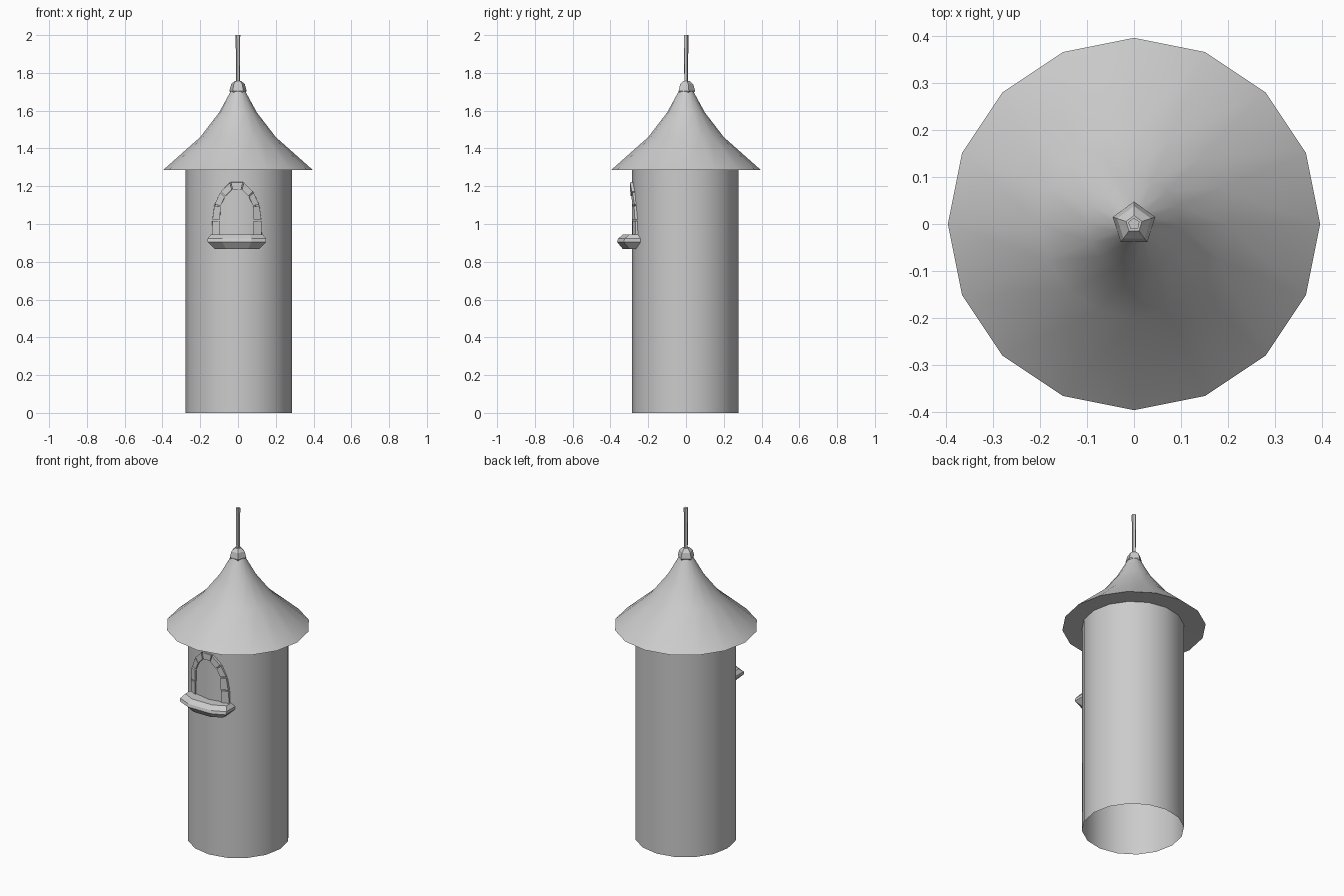
import bpy, bmesh, math

if "Cube" in bpy.data.objects:
    bpy.data.objects.remove(bpy.data.objects["Cube"])

CX, CY, R = 0.004, -0.004, 0.282   # tower axis and radius


def make(name, verts, faces, smooth=None):
    me = bpy.data.meshes.new(name)
    me.from_pydata(verts, [], faces)
    bm = bmesh.new()
    bm.from_mesh(me)
    bmesh.ops.recalc_face_normals(bm, faces=bm.faces)
    bm.to_mesh(me)
    bm.free()
    ob = bpy.data.objects.new(name, me)
    bpy.context.collection.objects.link(ob)
    if smooth:
        bpy.ops.object.select_all(action='DESELECT')
        ob.select_set(True)
        bpy.context.view_layer.objects.active = ob
        bpy.ops.object.shade_smooth_by_angle(angle=math.radians(smooth))
    return ob


def lathe(name, profile, sides, cx=0, cy=0, cap=False, smooth=None, turn=0):
    """Spin (radius, z) rings round a vertical axis."""
    verts, faces = [], []
    for r, z in profile:
        for i in range(sides):
            a = 2 * math.pi * i / sides + turn
            verts.append((cx + r * math.cos(a), cy + r * math.sin(a), z))
    for k in range(len(profile) - 1):
        for i in range(sides):
            j = (i + 1) % sides
            faces.append((k * sides + i, k * sides + j, (k + 1) * sides + j, (k + 1) * sides + i))
    if cap:
        faces.append(tuple(range(len(verts) - sides, len(verts))))
    return make(name, verts, faces, smooth)


# Tower wall, open at the bottom
lathe("tower_wall", [(R, 0), (R, 1.29)], 16, CX, CY, smooth=40)

# Flared roof with flat eave underside
lathe("roof", [(0.27, 1.288), (0.397, 1.285), (0.20, 1.46), (0.10, 1.59), (0.04, 1.70), (0.015, 1.745)],
      16, cap=True, smooth=40)

# Finial collar and rod
lathe("finial_collar", [(0.036, 1.685), (0.048, 1.705), (0.038, 1.74), (0.018, 1.758)], 5,
      cap=True, turn=math.pi / 2)
lathe("finial_rod", [(0.010, 1.72), (0.013, 2.0)], 5, cap=True, turn=0.4)

# Window surround: stones following an arch, wrapped on the curved wall
WX = -0.006
outer = [(0.133, 0.935), (0.131, 1.02), (0.120, 1.10), (0.088, 1.17), (0.035, 1.222)]
inner = [(0.088, 0.935), (0.088, 1.02), (0.086, 1.095), (0.062, 1.145), (0.025, 1.182)]
outer += [(-x, z) for x, z in reversed(outer)]
inner += [(-x, z) for x, z in reversed(inner)]


def mix(a, b, t):
    return (a[0] + (b[0] - a[0]) * t, a[1] + (b[1] - a[1]) * t)


def on_wall(p, out):
    x = p[0] + WX
    return (x, CY - math.sqrt(R * R - (x - CX) ** 2) - out, p[1])


verts, faces = [], []
for i in range(len(outer) - 1):
    o = [mix(outer[i], outer[i + 1], t) for t in (0.02, 0.98)]
    n = [mix(inner[i], inner[i + 1], t) for t in (0.02, 0.98)]
    back = [o[0], o[1], n[1], n[0]]
    mid = (sum(p[0] for p in back) / 4, sum(p[1] for p in back) / 4)
    b = len(verts)
    proud = 0.008 + 0.003 * (i % 2)
    verts += [on_wall(p, -0.02) for p in back]
    verts += [on_wall(mix(p, mid, 0.06), proud) for p in back]
    faces += [(b, b + 1, b + 2, b + 3), (b + 4, b + 5, b + 6, b + 7)]
    for k in range(4):
        m = (k + 1) % 4
        faces.append((b + k, b + m, b + 4 + m, b + 4 + k))
make("window_stones", verts, faces)

# Window sill: rough chamfered slab, rings of (half width, front y, back y, z)
verts, faces = [], []
for w, f, bk, z in [(0.118, -0.335, -0.262, 0.868), (0.155, -0.365, -0.24, 0.905),
                    (0.155, -0.360, -0.24, 0.922), (0.138, -0.335, -0.255, 0.944)]:
    verts += [(WX + x, y, z) for x, y in
              [(-w, f + 0.035), (-w * 0.5, f), (w * 0.5, f), (w, f + 0.035), (w, bk), (-w, bk)]]
for k in range(3):
    for i in range(6):
        j = (i + 1) % 6
        faces.append((k * 6 + i, k * 6 + j, k * 6 + 6 + j, k * 6 + 6 + i))
faces += [tuple(range(6)), tuple(range(18, 24))]
make("window_sill", verts, faces)
